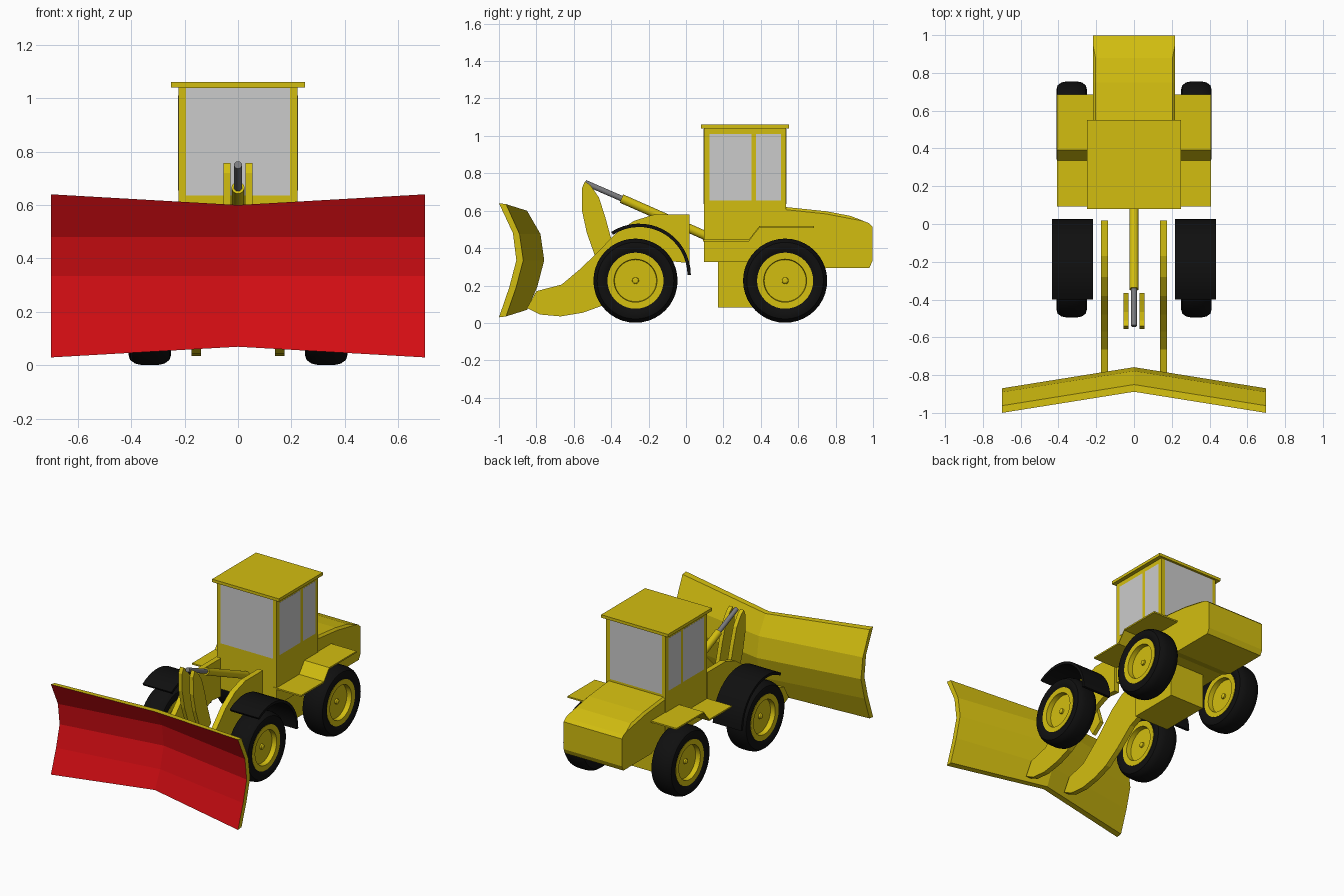
import bpy, bmesh, math
from mathutils import Vector, Matrix

if "Cube" in bpy.data.objects:
    bpy.data.objects.remove(bpy.data.objects["Cube"])


def material(name, rgb):
    m = bpy.data.materials.new(name)
    m.diffuse_color = (*rgb, 1)
    m.use_nodes = True
    m.node_tree.nodes["Principled BSDF"].inputs["Base Color"].default_value = m.diffuse_color
    return m


YELLOW = material("yellow_paint", (0.65, 0.515, 0.005))
RED = material("red_paint", (0.65, 0.004, 0.0065))
BLACK = material("black_rubber", (0.005, 0.005, 0.005))
STEEL = material("dark_steel", (0.2, 0.2, 0.21))


def finish(name, bm, mats, smooth=None):
    bmesh.ops.recalc_face_normals(bm, faces=bm.faces)
    me = bpy.data.meshes.new(name)
    bm.to_mesh(me)
    bm.free()
    for m in mats:
        me.materials.append(m)
    if smooth:
        me.shade_smooth()
        me.set_sharp_from_angle(angle=math.radians(smooth))
    ob = bpy.data.objects.new(name, me)
    bpy.context.collection.objects.link(ob)
    return ob


def plate(name, profile, x0, x1, mats, smooth=None):
    """Extrude a (y, z) outline from x0 to x1."""
    bm = bmesh.new()
    f = bm.faces.new([bm.verts.new((x0, y, z)) for y, z in profile])
    ext = bmesh.ops.extrude_face_region(bm, geom=[f])["geom"]
    bmesh.ops.translate(bm, vec=(x1 - x0, 0, 0),
                        verts=[v for v in ext if isinstance(v, bmesh.types.BMVert)])
    return finish(name, bm, mats, smooth)


def box(name, x, y, z, mats):
    return plate(name, [(y[0], z[0]), (y[1], z[0]), (y[1], z[1]), (y[0], z[1])], x[0], x[1], mats)


def lathe(name, profile, centre, mat, closed=False):
    """Spin an (x, radius) profile around the x axis."""
    bm = bmesh.new()
    vs = [bm.verts.new((x, 0, r)) for x, r in profile]
    edges = [bm.edges.new(p) for p in zip(vs, vs[1:])]
    if closed:
        edges.append(bm.edges.new((vs[-1], vs[0])))
    bmesh.ops.spin(bm, geom=vs + edges, cent=(0, 0, 0), axis=(1, 0, 0),
                   angle=math.tau, steps=40, use_merge=True)
    bmesh.ops.remove_doubles(bm, verts=bm.verts, dist=1e-5)
    bmesh.ops.translate(bm, vec=centre, verts=bm.verts)
    return finish(name, bm, [mat], 30)


def rod(name, a, b, radius, mat):
    a, b = Vector(a), Vector(b)
    bm = bmesh.new()
    rot = (b - a).to_track_quat('Z', 'Y').to_matrix().to_4x4()
    bmesh.ops.create_cone(bm, cap_ends=True, segments=20, radius1=radius, radius2=radius,
                          depth=(b - a).length, matrix=Matrix.Translation((a + b) / 2) @ rot)
    return finish(name, bm, [mat], 40)


# Wheels: rounded tyres and dished rims
half_tyre = [(0.066, 0.146), (0.076, 0.165), (0.08, 0.185), (0.074, 0.205), (0.055, 0.219), (0.028, 0.225)]
tyre = half_tyre + [(-x, r) for x, r in reversed(half_tyre)]
half_rim = [(0.05, 0), (0.05, 0.009), (0.045, 0.017), (0.035, 0.018), (0.035, 0.112), (0.068, 0.115), (0.07, 0.15)]
rim = half_rim + [(-x, r) for x, r in reversed(half_rim)]
for end, y in (("front", -0.27), ("rear", 0.53)):
    for side, s in (("right", 1), ("left", -1)):
        c = (s * 0.33, y, 0.226)
        lathe(f"{end}_{side}_tyre", tyre, c, BLACK, True)
        lathe(f"{end}_{side}_rim", rim, c, YELLOW)

# Blade: angled profile lofted through edge, centre, edge; red on the front
front = [(-1.0, 0.03), (-0.945, 0.19), (-0.907, 0.335), (-0.925, 0.48), (-1.0, 0.64)]
back = [(-0.962, 0.635), (-0.89, 0.475), (-0.87, 0.335), (-0.908, 0.19), (-0.962, 0.035)]
ring = front + back
bm = bmesh.new()
rows = []
for x, dy in ((-0.7, 0), (0, 0.112), (0.7, 0)):
    rows.append([bm.verts.new((x, y + dy, (min(max(z, 0.07), 0.6) if x == 0 else z))) for y, z in ring])
for a, b in zip(rows, rows[1:]):
    for i in range(len(ring)):
        j = (i + 1) % len(ring)
        bm.faces.new((a[i], a[j], b[j], b[i])).material_index = int(i < len(front) - 1)
for r in (rows[0], rows[-1]):
    for i in range(4):
        bm.faces.new((r[i], r[i + 1], r[8 - i], r[9 - i]))
finish("blade", bm, [YELLOW, RED])

# Lift arms, tilt brackets and front mudguards
arm = [(0.018, 0.58), (0.018, 0.32), (-0.08, 0.33), (-0.2, 0.28), (-0.33, 0.17), (-0.44, 0.095),
       (-0.55, 0.055), (-0.67, 0.035), (-0.78, 0.045), (-0.85, 0.08), (-0.80, 0.17), (-0.665, 0.205),
       (-0.57, 0.285), (-0.48, 0.37), (-0.38, 0.475), (-0.28, 0.545), (-0.17, 0.58)]
bracket = [(-0.54, 0.757), (-0.557, 0.72), (-0.556, 0.60), (-0.53, 0.48), (-0.487, 0.36), (-0.44, 0.28),
           (-0.365, 0.34), (-0.40, 0.45), (-0.43, 0.56), (-0.465, 0.67), (-0.51, 0.735)]


def arc(r, a0, a1, n=16):
    angles = [math.radians(a0 + (a1 - a0) * i / n) for i in range(n + 1)]
    return [(-0.25 + r * math.cos(t), 0.255 + r * math.sin(t)) for t in angles]


guard = arc(0.276, 0, 123) + arc(0.258, 123, 0)
# Rear mudguards: thin stepped sheets
step = [(0.092, 0.445), (0.335, 0.445), (0.392, 0.518), (0.685, 0.518)]
sheet = step + [(y, z - 0.01) for y, z in reversed(step)]
for side, s in (("right", 1), ("left", -1)):
    plate(f"lift_arm_{side}", arm, s * 0.138, s * 0.174, [YELLOW])
    plate(f"tilt_bracket_{side}", bracket, s * 0.028, s * 0.055, [YELLOW])
    plate(f"front_mudguard_{side}", guard, s * 0.218, s * 0.433, [BLACK], 30)
    plate(f"rear_mudguard_{side}", sheet, s * 0.2, s * 0.408, [YELLOW])

# Hydraulic cylinder and rod
rod("tilt_cylinder", (0, 0.12, 0.46), (0, -0.345, 0.665), 0.024, YELLOW)
rod("tilt_rod", (0, -0.33, 0.659), (0, -0.54, 0.75), 0.015, STEEL)

# Rear body with sloping hood, chamfered along the upper hood edges only
hood = [(0.097, 0.325), (0.60, 0.325), (0.68, 0.295), (0.98, 0.295), (0.997, 0.33), (0.997, 0.515),
        (0.975, 0.535), (0.88, 0.572), (0.75, 0.597), (0.53, 0.62), (0.097, 0.62)]
body = plate("rear_body", hood, -0.218, 0.218, [YELLOW])
bm = bmesh.new()
bm.from_mesh(body.data)
tops = [e for e in bm.edges if abs(e.verts[0].co.x - e.verts[1].co.x) < 0.01
        and all(0.5 < v.co.y < 0.9 and v.co.z > 0.55 for v in e.verts)]
bmesh.ops.bevel(bm, geom=tops, offset=0.014, segments=1, affect='EDGES')
bm.to_mesh(body.data)
bm.free()
box("belly_box", (-0.13, 0.13), (0.17, 0.52), (0.083, 0.34), [YELLOW])

# Cab, roof and windows
box("cab", (-0.223, 0.223), (0.095, 0.535), (0.325, 1.042), [YELLOW])
box("cab_roof", (-0.25, 0.25), (0.08, 0.55), (1.04, 1.06), [YELLOW])
box("front_window", (-0.195, 0.195), (0.094, 0.1), (0.635, 1.038), [])
box("back_window", (-0.195, 0.195), (0.53, 0.536), (0.635, 1.038), [])
for side, s in (("right", 1), ("left", -1)):
    box(f"side_window_{side}", (s * 0.2, s * 0.224), (0.125, 0.35), (0.655, 1.01), [])
    box(f"quarter_window_{side}", (s * 0.2, s * 0.224), (0.375, 0.507), (0.655, 1.01), [])
